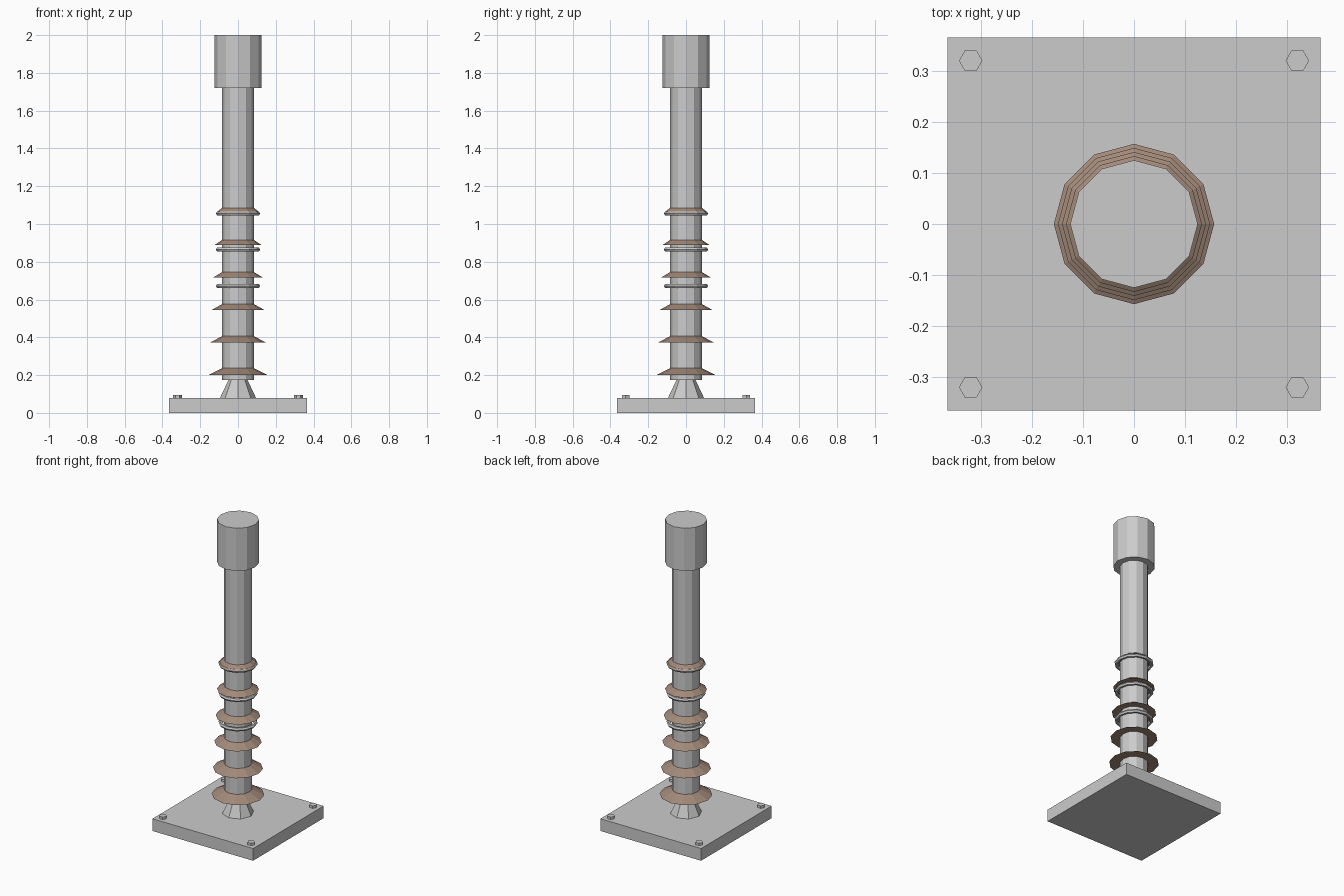
import bpy
from math import pi

if "Cube" in bpy.data.objects:
    bpy.data.objects.remove(bpy.data.objects["Cube"])


def frustum(name, r_bottom, r_top, z0, z1, sides=12, x=0, y=0, rot=0):
    bpy.ops.mesh.primitive_cone_add(vertices=sides, radius1=r_bottom, radius2=r_top,
                                    depth=z1 - z0, location=(x, y, (z0 + z1) / 2),
                                    rotation=(0, 0, rot))
    bpy.context.object.name = name
    return bpy.context.object


brown = bpy.data.materials.new("brown_ceramic")
brown.diffuse_color = (0.36, 0.25, 0.19, 1)
brown.use_nodes = True
brown.node_tree.nodes["Principled BSDF"].inputs["Base Color"].default_value = brown.diffuse_color

# Square base plate
bpy.ops.mesh.primitive_cube_add(size=1, location=(0, 0, 0.04))
plate = bpy.context.object
plate.name = "base_plate"
plate.scale = (0.73, 0.73, 0.08)

# Hex bolts at the corners
for sx in (-1, 1):
    for sy in (-1, 1):
        frustum("bolt", 0.023, 0.023, 0.075, 0.096, 6, sx * 0.32, sy * 0.32, pi / 6)

# Tapered foot, column and top cap
frustum("foot", 0.095, 0.048, 0.08, 0.18, 8)
frustum("column", 0.084, 0.084, 0.175, 1.73)
frustum("top_cap", 0.125, 0.125, 1.72, 2.0)

# Insulator skirts, shrinking upward
for i in range(6):
    z = 0.2 + i * 0.172
    r = 0.157 - i * 0.008
    skirt = frustum("insulator_skirt", r, 0.083, z, z + 0.037 - i * 0.0022)
    skirt.data.materials.append(brown)

# Thin clamp rings
for i in range(3):
    bpy.ops.mesh.primitive_torus_add(major_segments=12, minor_segments=6,
                                     major_radius=0.105, minor_radius=0.012,
                                     location=(0, 0, 0.672 + i * 0.192))
    bpy.context.object.name = "clamp_ring"
